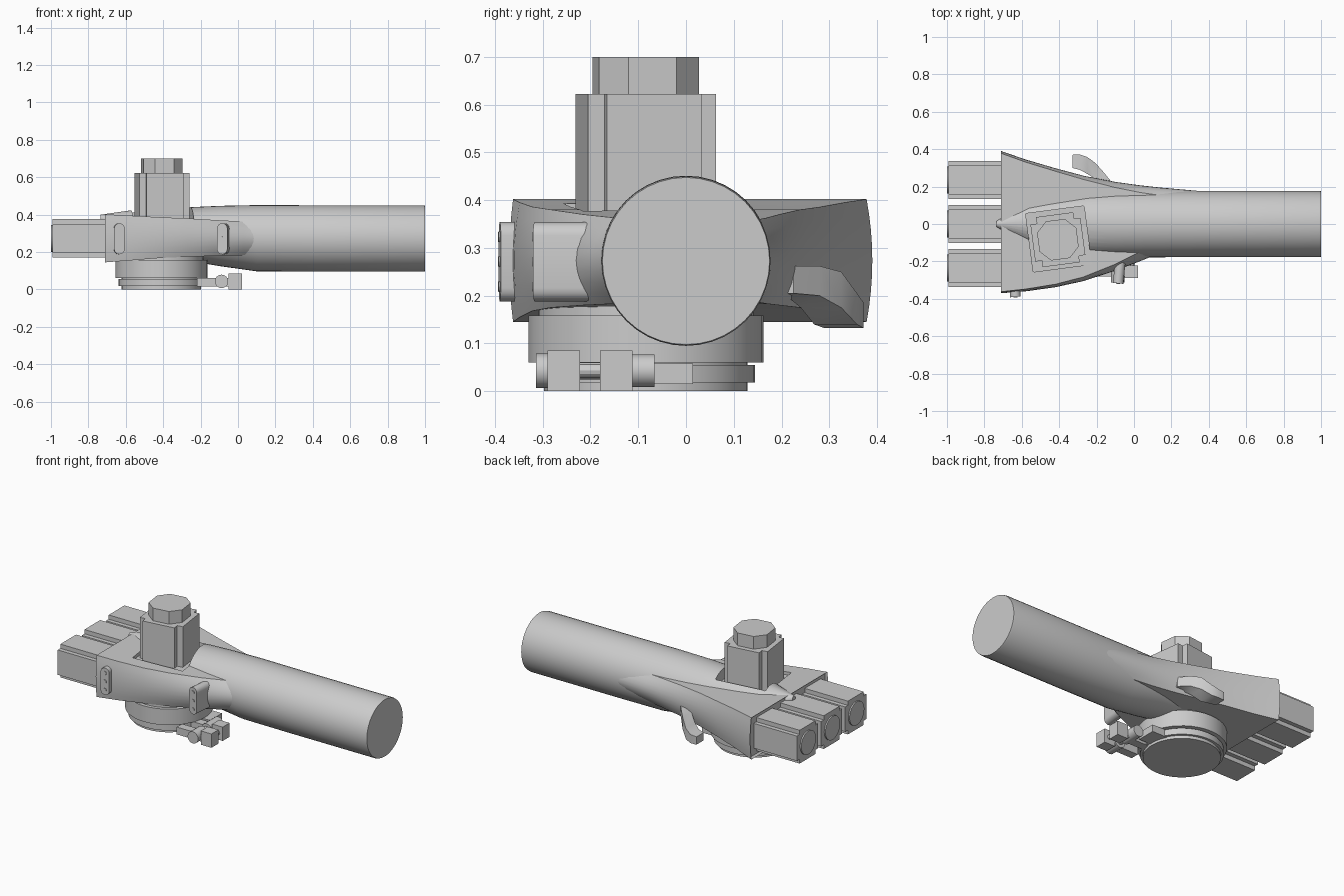
import bpy, bmesh
from math import pi, sin, cos, radians
from mathutils import Matrix, Euler, Vector

if "Cube" in bpy.data.objects:
    bpy.data.objects.remove(bpy.data.objects["Cube"])


def finish(name, bm):
    bmesh.ops.recalc_face_normals(bm, faces=bm.faces[:])
    me = bpy.data.meshes.new(name)
    bm.to_mesh(me)
    bm.free()
    ob = bpy.data.objects.new(name, me)
    bpy.context.collection.objects.link(ob)
    return ob


def select(ob):
    bpy.ops.object.select_all(action='DESELECT')
    ob.select_set(True)
    bpy.context.view_layer.objects.active = ob


def smooth(ob, angle=30):
    select(ob)
    bpy.ops.object.shade_smooth_by_angle(angle=radians(angle))
    return ob


def loft(name, rings, inset=0):
    """Skin closed rings of equal length and cap both ends."""
    bm = bmesh.new()
    vs = [[bm.verts.new(p) for p in r] for r in rings]
    n = len(rings[0])
    for a, b in zip(vs, vs[1:]):
        for i in range(n):
            j = (i + 1) % n
            bm.faces.new((a[i], a[j], b[j], b[i]))
    first = bm.faces.new(vs[0])
    bm.faces.new(vs[-1])
    if inset:
        bmesh.ops.recalc_face_normals(bm, faces=bm.faces[:])
        bmesh.ops.inset_individual(bm, faces=[first], thickness=inset, depth=-inset)
    return finish(name, bm)


def prism(name, pts, depth, loc, rot=(0, 0, 0)):
    """Extrude a 2D outline along its local z."""
    m = Matrix.Translation(loc) @ Euler(rot).to_matrix().to_4x4()
    return loft(name, [[m @ Vector((x, y, z)) for x, y in pts] for z in (0, depth)])


def circle(r, n=32):
    return [(r * cos(2 * pi * i / n), r * sin(2 * pi * i / n)) for i in range(n)]


def four_way(corner):
    pts, out = corner, []
    for _ in range(4):
        out += pts
        pts = [(-y, x) for x, y in pts]
    return out


def notched(w, n):
    h = w / 2
    return four_way([(h, h - n), (h - n, h - n), (h - n, h)])


def chamfered(w, c):
    h = w / 2
    return four_way([(h, h - c), (h - c, h)])


def stadium(w, h, n=8):
    r = w / 2
    top = [(r * cos(pi * i / n), h / 2 - r + r * sin(pi * i / n)) for i in range(n + 1)]
    return top + [(-x, -y) for x, y in top]


def box(name, x, y, z):
    pts = [(x[0], y[0]), (x[1], y[0]), (x[1], y[1]), (x[0], y[1])]
    return prism(name, pts, z[1] - z[0], (0, 0, z[0]))


# flared wrist housing: x, front y, back y, front bulge, back bulge, bottom, top
stations = [
    (-.71, -.37, .39, .008, .012, .145, .402),
    (-.58, -.36, .345, .012, .014, .155, .395),
    (-.42, -.338, .298, .016, .016, .168, .386),
    (-.27, -.305, .258, .022, .02, .175, .38),
    (-.1, -.25, .225, .035, .03, .18, .37),
    (.03, -.2, .207, .05, .038, .183, .363),
    (.14, -.155, .195, .05, .042, .186, .36),
    (.4, -.1, .172, .03, .04, .2, .34)]
rings = []
for x, yf, yb, bf, bb, z0, z1 in stations:
    ts = [i / 8 for i in range(9)]
    front = [(x, yf + bf * (2 * t - 1) ** 2, z0 + (z1 - z0) * t) for t in ts]
    back = [(x, yb - bb * (2 * t - 1) ** 2, z0 + (z1 - z0) * t) for t in reversed(ts)]
    rings.append(front + back)
housing = loft("flared_housing", rings, inset=.012)

# arm tube running into the housing as a tapering ridge: x, bottom, top, half width
tube_st = [(1, .0975, .4475, .175), (.99, .095, .45, .177), (.4, .095, .45, .177),
           (.1, .097, .451, .178), (-.1, .125, .447, .175), (-.25, .15, .44, .168),
           (-.56, .17, .425, .13), (-.735, .36, .4, .015)]
tube = loft("arm_tube", [[(x, w * c, (a + b) / 2 + (b - a) / 2 * s) for c, s in circle(1, 40)]
                         for x, a, b, w in tube_st])

# square pocket around the upright motor
TILT = radians(7.5)
cutter = prism("pocket_cutter", chamfered(.315, .004), .3, (-.403, -.08, .372), (0, 0, TILT))
cutter.hide_render = True
for ob in (housing, tube):
    mod = ob.modifiers.new("pocket", 'BOOLEAN')
    mod.operation = 'DIFFERENCE'
    mod.solver = 'EXACT'
    mod.object = cutter
    select(ob)
    bpy.ops.object.modifier_apply(modifier=mod.name)
    smooth(ob)
bpy.data.objects.remove(cutter)

# upright motor with cap
MC = (-.407, -.084)
prism("upright_motor", notched(.27, .035), .27, (*MC, .352), (0, 0, TILT))
prism("upright_motor_cap", chamfered(.211, .055), .08, (*MC, .62), (0, 0, TILT))

# three rear motors
for i, y in enumerate((-.235, 0, .235)):
    r = (0, -pi / 2, 0)
    prism(f"rear_motor_{i}", notched(.205, .026), .307, (-.685, y, .273), r)
    smooth(prism(f"rear_motor_cover_{i}", circle(.072, 24), .02, (-.98, y, .273), r))

# round turret below, with lower flange and clamp band
TC = (-.41, -.084)
for name, r, z0, z1 in (("turret_collar", .246, .06, .158), ("turret_neck", .225, .15, .22),
                        ("turret_flange", .213, 0, .07), ("clamp_band", .228, .018, .055)):
    smooth(prism(name, circle(r, 40), z1 - z0, (*TC, z0)))

# clamp ears, arms, bolt and nuts
for i, (y0, y1) in enumerate(((-.29, -.222), (-.18, -.112))):
    box(f"clamp_ear_{i}", (-.05, .022), (y0, y1), (0, .085))
    box(f"clamp_arm_{i}", (-.22, -.03), (y0 + .008, y1 - .008), (.015, .06))
box("clamp_hinge_arm", (-.23, -.12), (-.1, .015), (.015, .058))
bolt_rot = (pi / 2, 0, 0)
for name, r, y0, y1 in (("clamp_bolt_head", .036, -.222, -.314), ("clamp_nut", .034, -.066, -.18),
                        ("clamp_bolt", .018, -.1, -.25)):
    smooth(prism(name, circle(r, 16), y0 - y1, (-.088, y0, .043), bolt_rot))
smooth(prism("clamp_tie_rod", circle(.014, 12), .1, (-.012, -.15, .043), bolt_rot))

# oblong mounting pads with screws on the front flank
for i, (x, y, d, a, w) in enumerate(((-.638, -.34, .05, .08, .056), (-.073, -.2, .118, -.1, .056))):
    rot = Euler((pi / 2, 0, a))
    smooth(prism(f"mount_pad_{i}", stadium(w, .166), d, (x, y, .271), rot))
    out = Vector((sin(a), -cos(a), 0)) * (d - .005)
    for k in (-1, 0, 1):
        smooth(prism(f"pad_screw_{i}_{k + 1}", circle(.011, 12), .008,
                     (x + out.x, y + out.y, .271 + k * .052), rot))

# curved hook on the back flank: x, y range, z range
hook_st = [(-.33, .3, .37, .132, .18), (-.29, .29, .372, .132, .185), (-.25, .268, .358, .14, .205),
           (-.205, .24, .325, .175, .25), (-.165, .21, .28, .2, .262), (-.12, .17, .225, .205, .262)]
smooth(loft("side_hook", [[(x, a, c), (x, b, c), (x, b, d), (x, a, d)]
                          for x, a, b, c, d in hook_st]))
